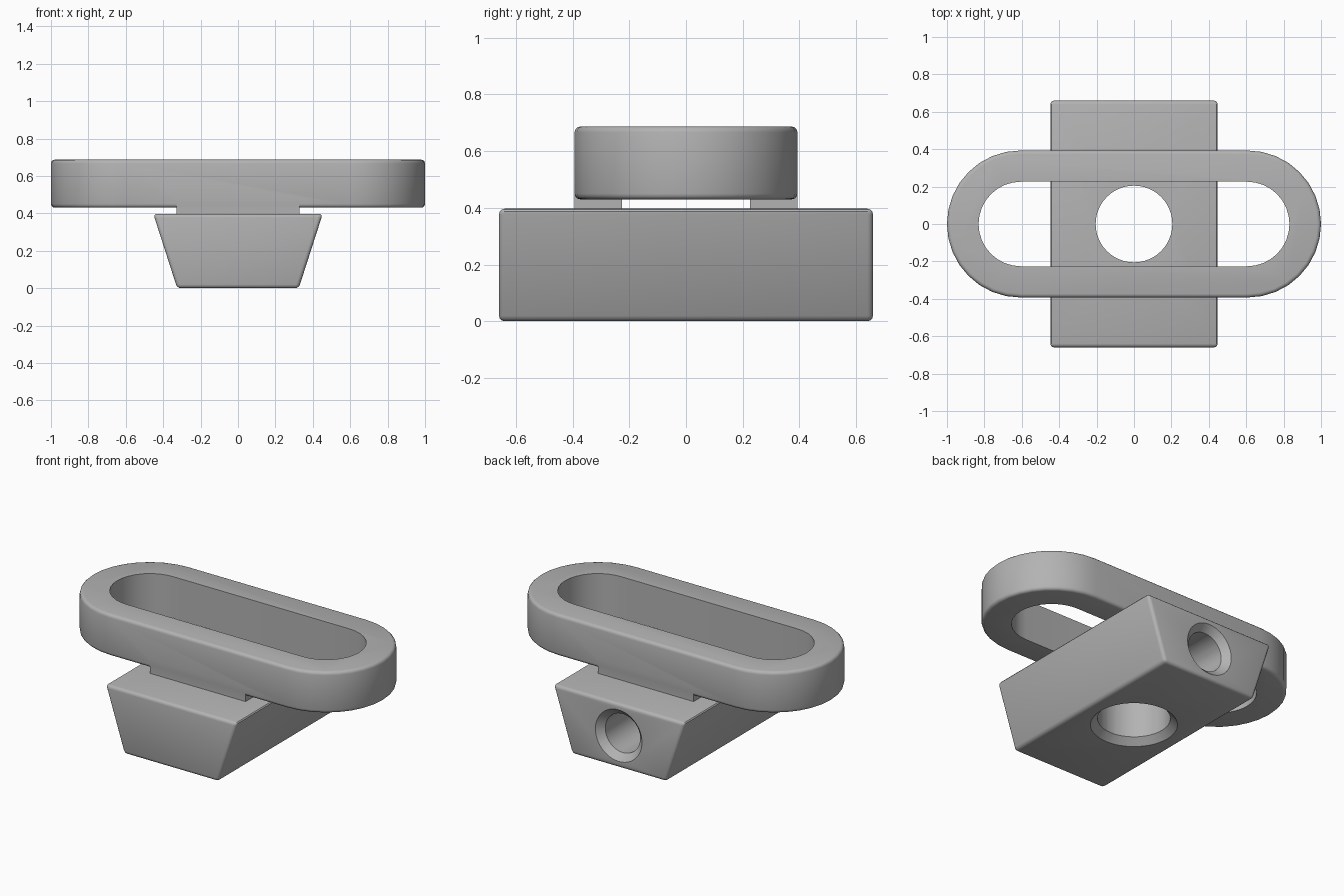
import bpy, bmesh, math
from mathutils import Matrix

if "Cube" in bpy.data.objects:
    bpy.data.objects.remove(bpy.data.objects["Cube"])

grey = bpy.data.materials.new("mid_grey")
grey.diffuse_color = (0.45, 0.45, 0.45, 1)
grey.use_nodes = True
grey.node_tree.nodes["Principled BSDF"].inputs["Base Color"].default_value = grey.diffuse_color


def add(name, bm, helper=False):
    bmesh.ops.recalc_face_normals(bm, faces=bm.faces)
    me = bpy.data.meshes.new(name)
    bm.to_mesh(me)
    bm.free()
    ob = bpy.data.objects.new(name, me)
    bpy.context.collection.objects.link(ob)
    me.materials.append(grey)
    ob.hide_render = helper
    ob.hide_set(helper)
    return ob


def prism(points, depth):
    """Extrude a closed outline of 3D points along a vector."""
    bm = bmesh.new()
    face = bm.faces.new([bm.verts.new(p) for p in points])
    ext = bmesh.ops.extrude_face_region(bm, geom=[face])
    bmesh.ops.translate(bm, vec=depth, verts=[v for v in ext["geom"] if isinstance(v, bmesh.types.BMVert)])
    return bm


def stadium(cx, r, z, n=16):
    """Slot outline: two half circles joined by straight sides."""
    return [(s * cx + s * r * math.sin(math.pi * i / n), -s * r * math.cos(math.pi * i / n), z)
            for s in (1, -1) for i in range(n + 1)]


def round_edges(bm, edges, width):
    bmesh.ops.bevel(bm, geom=edges, offset=width, segments=3, profile=0.5, affect='EDGES')


def cylinder(bm, r1, r2, length, matrix, n=48):
    bmesh.ops.create_cone(bm, cap_ends=True, segments=n, radius1=r1, radius2=r2, depth=length, matrix=matrix)


def combine(ob, other, op):
    mod = ob.modifiers.new(op.lower(), 'BOOLEAN')
    mod.operation, mod.solver, mod.object = op, 'EXACT', other


def finish(ob):
    bpy.ops.object.select_all(action='DESELECT')
    bpy.context.view_layer.objects.active = ob
    ob.select_set(True)
    for mod in list(ob.modifiers):
        bpy.ops.object.modifier_apply(modifier=mod.name)
    bpy.ops.object.shade_smooth_by_angle(angle=math.radians(32))


helpers = []


def cutter(name, bm):
    helpers.append(add(name, bm, True))
    return helpers[-1]


# Tapered base block with rounded edges
bm = prism([(-0.325, -0.66, 0), (0.325, -0.66, 0), (0.453, -0.66, 0.397), (-0.453, -0.66, 0.397)], (0, 1.32, 0))
round_edges(bm, bm.edges[:], 0.02)
base = add("tapered_base", bm)

# Vertical through hole, chamfered underneath
T, R = Matrix.Translation, Matrix.Rotation
bm = bmesh.new()
cylinder(bm, 0.205, 0.205, 1, T((0, 0, 0.2)))
combine(base, cutter("vertical_hole", bm), 'DIFFERENCE')
bm = bmesh.new()
cylinder(bm, 0.265, 0.195, 0.07, T((0, 0, 0.015)))
combine(base, cutter("vertical_chamfer", bm), 'DIFFERENCE')

# Back hole running into the vertical hole, chamfered at the back face
turn = R(math.pi / 2, 4, 'X')
bm = bmesh.new()
cylinder(bm, 0.12, 0.12, 0.8, T((0, 0.45, 0.2)) @ turn)
combine(base, cutter("back_hole", bm), 'DIFFERENCE')
bm = bmesh.new()
cylinder(bm, 0.18, 0.11, 0.07, T((0, 0.645, 0.2)) @ turn)
combine(base, cutter("back_chamfer", bm), 'DIFFERENCE')
finish(base)

# Slotted loop: rounded outside, crisp inside
bm = prism(stadium(0.607, 0.393, 0.43), (0, 0, 0.257))
round_edges(bm, [e for e in bm.edges if abs(e.verts[0].co.z - e.verts[1].co.z) < 1e-5], 0.02)
loop = add("slotted_loop", bm)
combine(loop, cutter("slot", prism(stadium(0.605, 0.226, 0.3), (0, 0, 0.6))), 'DIFFERENCE')

# Two feet joining the loop to the base
for side, name in ((-1, "front_foot"), (1, "back_foot")):
    bm = bmesh.new()
    bmesh.ops.create_cube(bm, size=1, matrix=T((0, side * 0.3095, 0.44)) @ Matrix.Diagonal((0.655, 0.167, 0.09, 1)))
    combine(loop, cutter(name, bm), 'UNION')
finish(loop)

for ob in helpers:
    bpy.data.objects.remove(ob)
